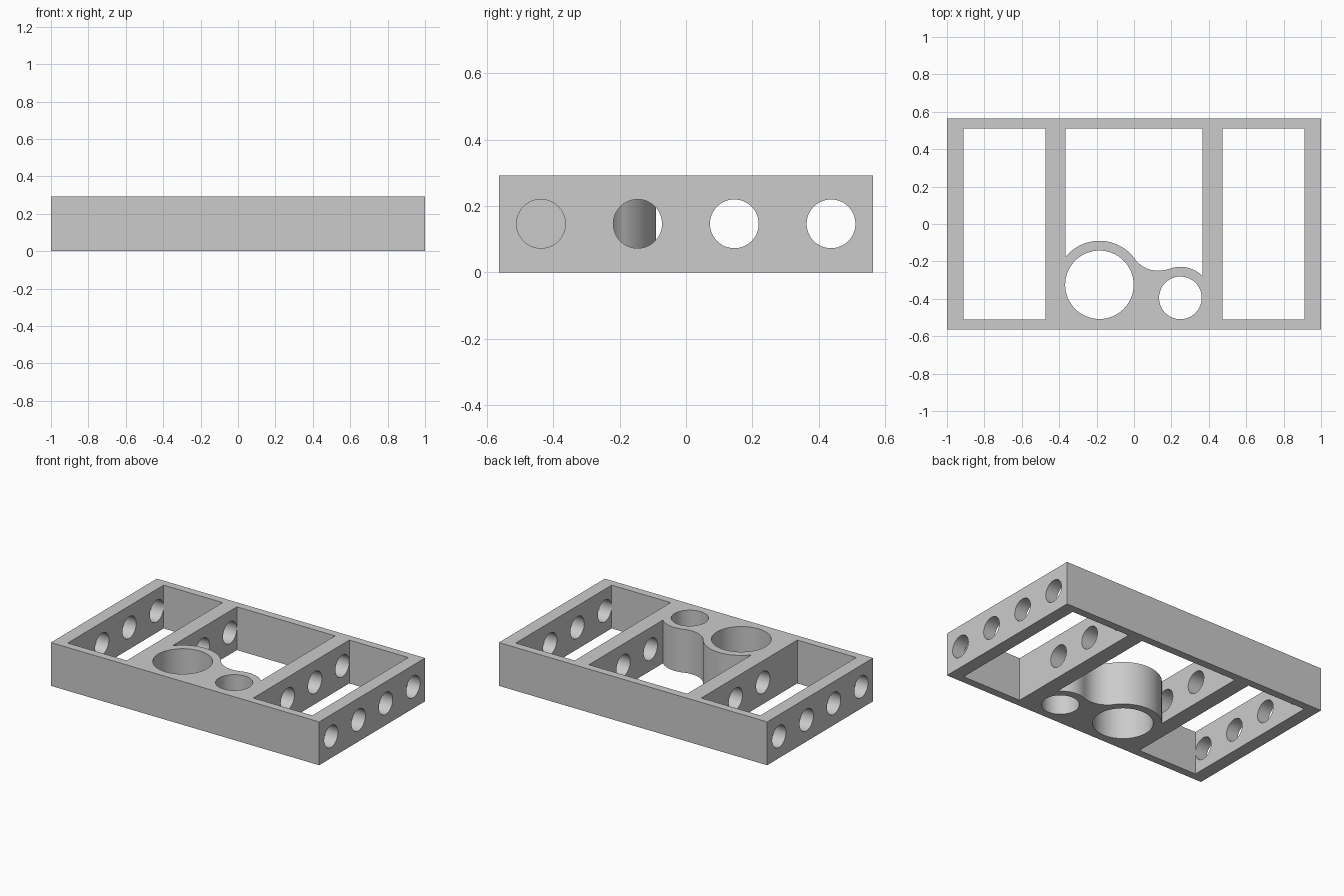
import bpy, bmesh, math
from mathutils import Matrix, Vector

if "Cube" in bpy.data.objects:
    bpy.data.objects.remove(bpy.data.objects["Cube"], do_unlink=True)

# Main dimensions
W, D, H = 1.0, 0.5635, 0.292           # half width, half depth, height
END_IN, RIB_OUT, RIB_IN = 0.912, 0.472, 0.366
WALL_Y = 0.511                         # inner face of front and back walls
BIG, BIG_R = Vector((-0.185, -0.325)), 0.183
SMALL, SMALL_R = Vector((0.248, -0.395)), 0.114
LIP = 0.052                            # wall around the two round wells
FILLET_C, FILLET_R = Vector((0.13, -0.092)), 0.158


def arc(c, r, a0, a1, n):
    """Points on an arc from angle a0 to a1, in radians."""
    return [(c[0] + r * math.cos(a0 + (a1 - a0) * i / n),
             c[1] + r * math.sin(a0 + (a1 - a0) * i / n)) for i in range(n + 1)]


def rect(x0, x1, y0, y1):
    return [(x0, y0), (x1, y0), (x1, y1), (x0, y1)]


def circle(c, r, n=64):
    return arc(c, r, 0, 2 * math.pi, n)[:-1]


def angle(frm, to):
    d = to - frm
    return math.atan2(d.y, d.x)


# Middle window: its lower edge follows the wells and the fillet between them
big_out, small_out = BIG_R + LIP, SMALL_R + LIP
a_big, a_small = angle(BIG, FILLET_C), angle(SMALL, FILLET_C)
window = [(RIB_IN, WALL_Y), (-RIB_IN, WALL_Y)]
window += arc(BIG, big_out, math.acos((-RIB_IN - BIG.x) / big_out), a_big, 32)
window += arc(FILLET_C, FILLET_R, a_big - math.pi, a_small - math.pi, 20)[1:-1] \
    if a_small > a_big else []
window += arc(SMALL, small_out, a_small, math.acos((RIB_IN - SMALL.x) / small_out), 20)

outlines = [
    rect(-W, W, -D, D),
    rect(-END_IN, -RIB_OUT, -WALL_Y, WALL_Y),
    rect(RIB_OUT, END_IN, -WALL_Y, WALL_Y),
    window, circle(BIG, BIG_R), circle(SMALL, SMALL_R),
]

# Frame: filled flat outline given thickness
curve = bpy.data.curves.new("frame", 'CURVE')
curve.dimensions = '2D'
curve.fill_mode = 'BOTH'
curve.extrude = H / 2
for pts in outlines:
    s = curve.splines.new('POLY')
    s.points.add(len(pts) - 1)
    for p, (x, y) in zip(s.points, pts):
        p.co = (x, y, 0, 1)
    s.use_cyclic_u = True
frame = bpy.data.objects.new("frame", curve)
bpy.context.collection.objects.link(frame)
bpy.ops.object.select_all(action='DESELECT')
frame.select_set(True)
bpy.context.view_layer.objects.active = frame
bpy.ops.object.convert(target='MESH')
frame = bpy.context.view_layer.objects.active

bm = bmesh.new()
bm.from_mesh(frame.data)
bmesh.ops.remove_doubles(bm, verts=bm.verts, dist=1e-5)
bmesh.ops.translate(bm, verts=bm.verts, vec=(0, 0, H / 2))
bmesh.ops.recalc_face_normals(bm, faces=bm.faces)
bm.to_mesh(frame.data)
bm.free()

# Cross holes: four through each end wall, three through each inner rib
bm = bmesh.new()
for side in (-1, 1):
    for i in range(4):
        spans = [(0.86, 1.05)] + ([(0.361, 0.52)] if i > 0 else [])
        for x0, x1 in spans:
            place = Matrix.Translation((side * (x0 + x1) / 2, -0.437 + i * 0.2913, H / 2))
            bmesh.ops.create_cone(bm, cap_ends=True, segments=48, radius1=0.0735,
                                  radius2=0.0735, depth=x1 - x0,
                                  matrix=place @ Matrix.Rotation(math.pi / 2, 4, 'Y'))
mesh = bpy.data.meshes.new("hole_cutter")
bm.to_mesh(mesh)
bm.free()
cutter = bpy.data.objects.new("hole_cutter", mesh)
cutter.hide_render = True
bpy.context.collection.objects.link(cutter)

mod = frame.modifiers.new("cross_holes", 'BOOLEAN')
mod.operation = 'DIFFERENCE'
mod.solver = 'EXACT'
mod.object = cutter
bpy.ops.object.modifier_apply(modifier=mod.name)
bpy.data.objects.remove(cutter, do_unlink=True)

# Grey material
mat = bpy.data.materials.new("light_grey")
mat.use_nodes = True
grey = (0.6, 0.6, 0.6, 1)
mat.diffuse_color = grey
mat.node_tree.nodes["Principled BSDF"].inputs["Base Color"].default_value = grey
frame.data.materials.clear()
frame.data.materials.append(mat)
bpy.ops.object.shade_smooth_by_angle(angle=math.radians(30))
